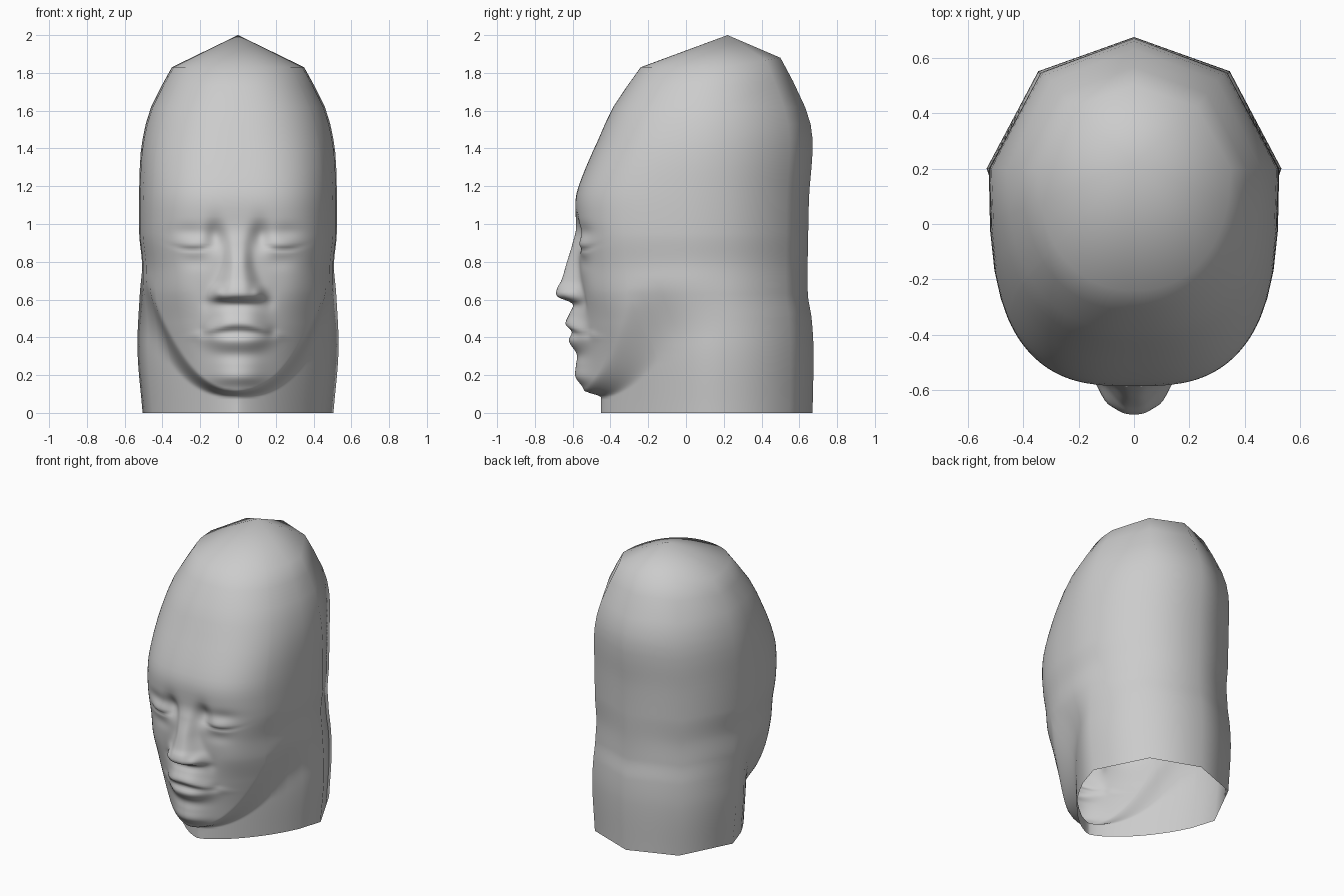
import bpy, bmesh, math

if "Cube" in bpy.data.objects:
    bpy.data.objects.remove(bpy.data.objects["Cube"])


def curve(keys):
    """Smooth (Hermite) interpolation through (z, value) keys."""
    n = len(keys)

    def slope(i):
        a, b = keys[max(i - 1, 0)], keys[min(i + 1, n - 1)]
        return (b[1] - a[1]) / (b[0] - a[0])

    def f(z):
        if z <= keys[0][0]:
            return keys[0][1]
        for i in range(n - 1):
            (a, va), (b, vb) = keys[i], keys[i + 1]
            if z <= b:
                h = b - a
                t = (z - a) / h
                return (va * (1 + 2 * t) * (1 - t) ** 2 + slope(i) * h * t * (1 - t) ** 2
                        + vb * t * t * (3 - 2 * t) + slope(i + 1) * h * t * t * (t - 1))
        return keys[-1][1]
    return f


# outline of the whole head, by height
half_width = curve([(0, .505), (.33, .532), (.63, .52), (.78, .508), (.95, .523), (1.3, .52),
                    (1.45, .505), (1.62, .46), (1.83, .35)])
back = curve([(0, .67), (.33, .675), (.5, .665), (.63, .645), (.95, .647), (1.15, .652),
              (1.45, .67), (1.62, .63), (1.83, .5)])
front = curve([(.1, -.53), (.2, -.555), (.45, -.555), (.6, -.557), (.75, -.565), (.9, -.574),
               (1.02, -.583), (1.15, -.582), (1.3, -.53), (1.45, -.463), (1.62, -.385), (1.83, -.24)])
roundness = curve([(.1, 1.6), (.3, 1.78), (.48, 2.15), (.65, 2.6), (.9, 2.95), (1.2, 2.8),
                   (1.5, 2.5), (1.83, 2.2)])
# centre line of nose, lips and chin, and how wide each is
profile = curve([(.1, -.53), (.14, -.55), (.19, -.585), (.25, -.583), (.31, -.578), (.38, -.62),
                 (.43, -.605), (.47, -.638), (.53, -.615), (.58, -.602), (.615, -.68), (.66, -.682),
                 (.7, -.66), (.8, -.63), (.9, -.6), (1.0, -.584)])
feature_width = curve([(.1, .13), (.2, .13), (.31, .13), (.38, .15), (.43, .18), (.48, .15),
                       (.57, .12), (.62, .12), (.7, .09), (.8, .065), (1.0, .06)])

# soft bumps on each half of the face: x, z, size x, size z, outward amount
BUMPS = [(.12, .94, .05, .07, -.042),   # inner eye socket
         (.26, .95, .10, .05, -.016),   # upper socket
         (.24, .90, .08, .045, .016),   # closed eyelid
         (.24, .865, .09, .012, -.011), # lid line
         (.22, .80, .08, .04, -.008),   # under the eye
         (.105, .635, .028, .03, .022), # nostril wing
         (.17, .60, .03, .05, -.008),   # cheek fold
         (.30, .66, .10, .10, .008),    # cheek
         (.18, .425, .03, .03, -.012)]  # mouth corner


def smooth(t):
    t = min(max(t, 0), 1)
    return t * t * (3 - 2 * t)


SIDE_Y = .2


def section(phi, w, yf, n):
    """Point of a superellipse running from the front centre to the side."""
    s, c = math.sin(phi), max(math.cos(phi), 0)
    r = (s ** n + c ** n) ** (-1 / n)
    return w * r * s, SIDE_Y - (SIDE_Y - yf) * r * c


def front_point(phi, z):
    w = half_width(z)
    x, y = section(phi, w, front(z), roundness(z))
    if z < 1.2:
        # lips bend down toward the mouth corners
        bent = z + 1.2 * x * x * math.exp(-((z - .47) / .07) ** 2)
        relief = (profile(bent) - front(bent)) * (1 - smooth((z - .9) / .12))
        y += relief * math.exp(-(x / feature_width(bent)) ** 3)
        for bx, bz, sx, sz, amount in BUMPS:
            arc = 1.5 * (x - bx) ** 2 if .86 < bz < .91 else 0   # curved closed lids
            y -= amount * math.exp(-((x - bx) / sx) ** 2 - ((z - bz - arc) / sz) ** 2)
    # below the jaw line the surface steps back to the neck
    nx, ny = section(phi, w, -.45, 1.42)
    jaw = .10 + .38 * (min(x, .5) / .45) ** 2.3
    wide = .035 + 1.3 * x * x
    k = smooth((z - jaw) / wide + .5)
    return nx + (x - nx) * k, ny + (y - ny) * k


# fine columns on the face, wide facets on the sides
COLS = 44
phis = [math.radians(52) * (i / COLS) ** 1.1 for i in range(COLS + 1)]
phis += [math.radians(a) for a in (57, 64, 74, 90)]
heights = [0, .04, .07] + [.085 + .01 * i for i in range(14)] \
    + [.2275 + .0125 * i for i in range(66)] + [1.08, 1.12, 1.16, 1.2, 1.25, 1.3, 1.38,
                                              1.45, 1.53, 1.62, 1.73, 1.83]

# half of the head as a loft of rings, open at the neck, closed by a peak
bm = bmesh.new()
rings = []
for z in heights:
    w, yb = half_width(z), back(z)
    points = [front_point(p, z) for p in phis]
    points += [(.65 * w, SIDE_Y + .74 * (yb - SIDE_Y)), (0, yb)]
    tilt = .05 * smooth((z - 1.62) / .21)
    ring = []
    for x, y in points:
        lift = tilt * max(0, (y - SIDE_Y) / (yb - SIDE_Y))
        ring.append(bm.verts.new((x, y, z + lift)))
    ring[0].co.x = 0
    rings.append(ring)
for low, high in zip(rings, rings[1:]):
    for i in range(len(low) - 1):
        bm.faces.new((low[i], low[i + 1], high[i + 1], high[i]))
peak = bm.verts.new((0, .22, 2))
for a, b in zip(rings[-1], rings[-1][1:]):
    bm.faces.new((a, b, peak))
for f in bm.faces:
    f.smooth = True

mesh = bpy.data.meshes.new("head")
bm.to_mesh(mesh)
bm.free()
head = bpy.data.objects.new("head", mesh)
bpy.context.collection.objects.link(head)
mirror = head.modifiers.new("mirror", 'MIRROR')
mirror.use_axis[0] = True
mirror.merge_threshold = .0005
